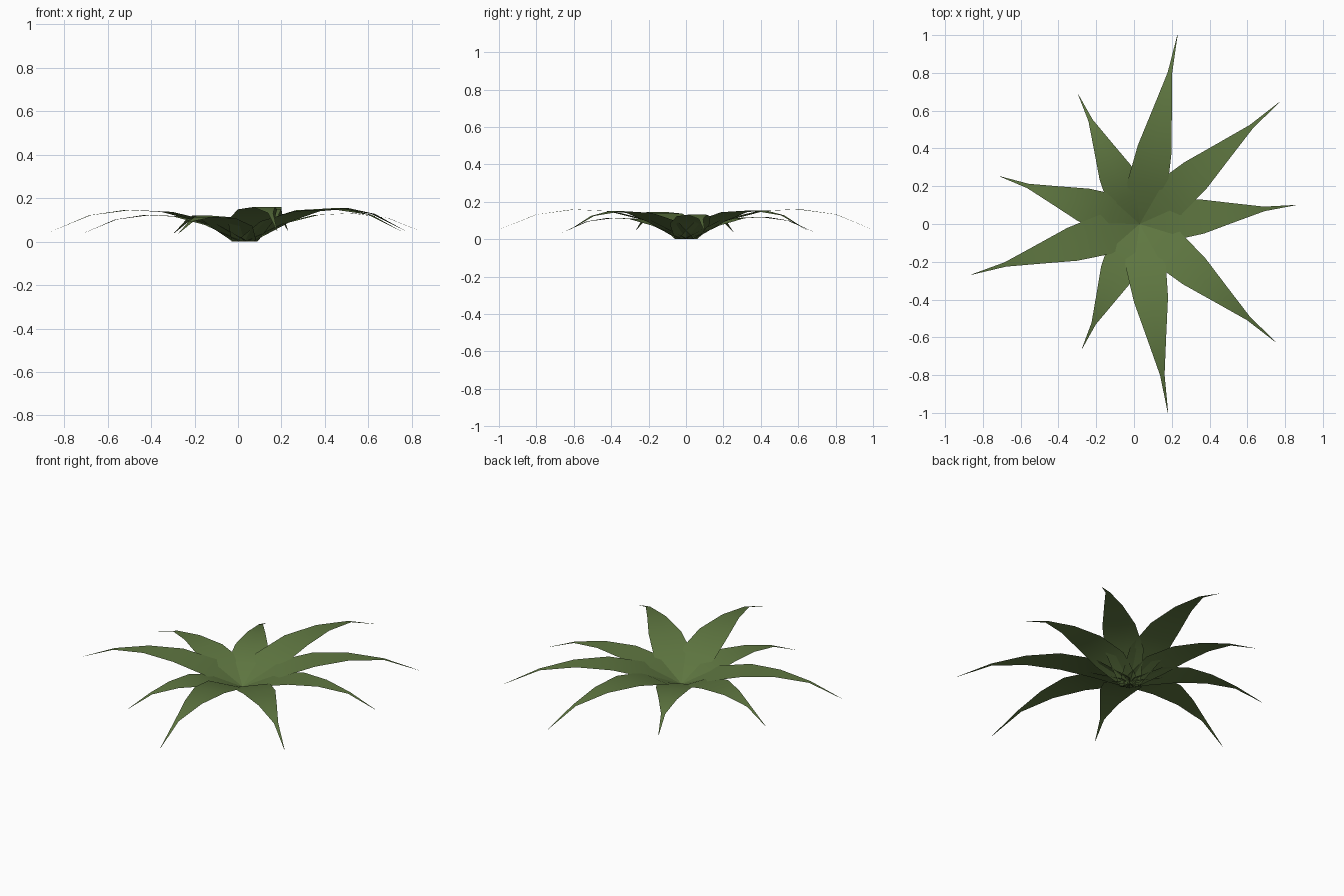
import bpy, bmesh
from mathutils import Vector

if "Cube" in bpy.data.objects:
    bpy.data.objects.remove(bpy.data.objects["Cube"])

# Single leaf-green material
green = bpy.data.materials.new("leaf green")
green.diffuse_color = (0.115, 0.185, 0.053, 1)
green.use_nodes = True
green.node_tree.nodes["Principled BSDF"].inputs["Base Color"].default_value = green.diffuse_color

CENTRE = Vector((0.03, 0.0, 0.0))

# Leaf profile: (fraction along leaf, half width, height per unit of length)
PROFILE = [(0.0, 0.060, 0.0), (0.2, 0.108, 0.098), (0.4, 0.091, 0.147),
           (0.6, 0.051, 0.157), (0.8, 0.012, 0.130), (1.0, 0.001, 0.050)]

# Leaf tips as seen from the top
TIPS = [(0.23, 1.0), (0.77, 0.645), (0.855, 0.10), (0.75, -0.625), (0.18, -1.0),
        (-0.275, -0.66), (-0.86, -0.268), (-0.71, 0.252), (-0.295, 0.685)]


def make_leaf(index, tip):
    """Arching strip, wide near the base and tapering to a point."""
    run = Vector((tip[0], tip[1], 0)) - CENTRE
    length = run.length
    side = Vector((-run.y, run.x, 0)).normalized()
    bm = bmesh.new()
    rows = []
    for t, half, height in PROFILE:
        mid = CENTRE + run * t + Vector((0, 0, height * length))
        rows.append([bm.verts.new(mid + side * half * s) for s in (-1, 0, 1)])
    for a, b in zip(rows, rows[1:]):
        for i in range(2):
            face = bm.faces.new((a[i], b[i], b[i + 1], a[i + 1]))
            face.smooth = True
    bm.normal_update()
    for face in bm.faces:
        if face.normal.z < 0:
            face.normal_flip()
    mesh = bpy.data.meshes.new(f"leaf_{index}")
    bm.to_mesh(mesh)
    bm.free()
    mesh.materials.append(green)
    leaf = bpy.data.objects.new(f"leaf_{index}", mesh)
    bpy.context.collection.objects.link(leaf)


# Rosette of nine leaves
for n, tip in enumerate(TIPS, 1):
    make_leaf(n, tip)
